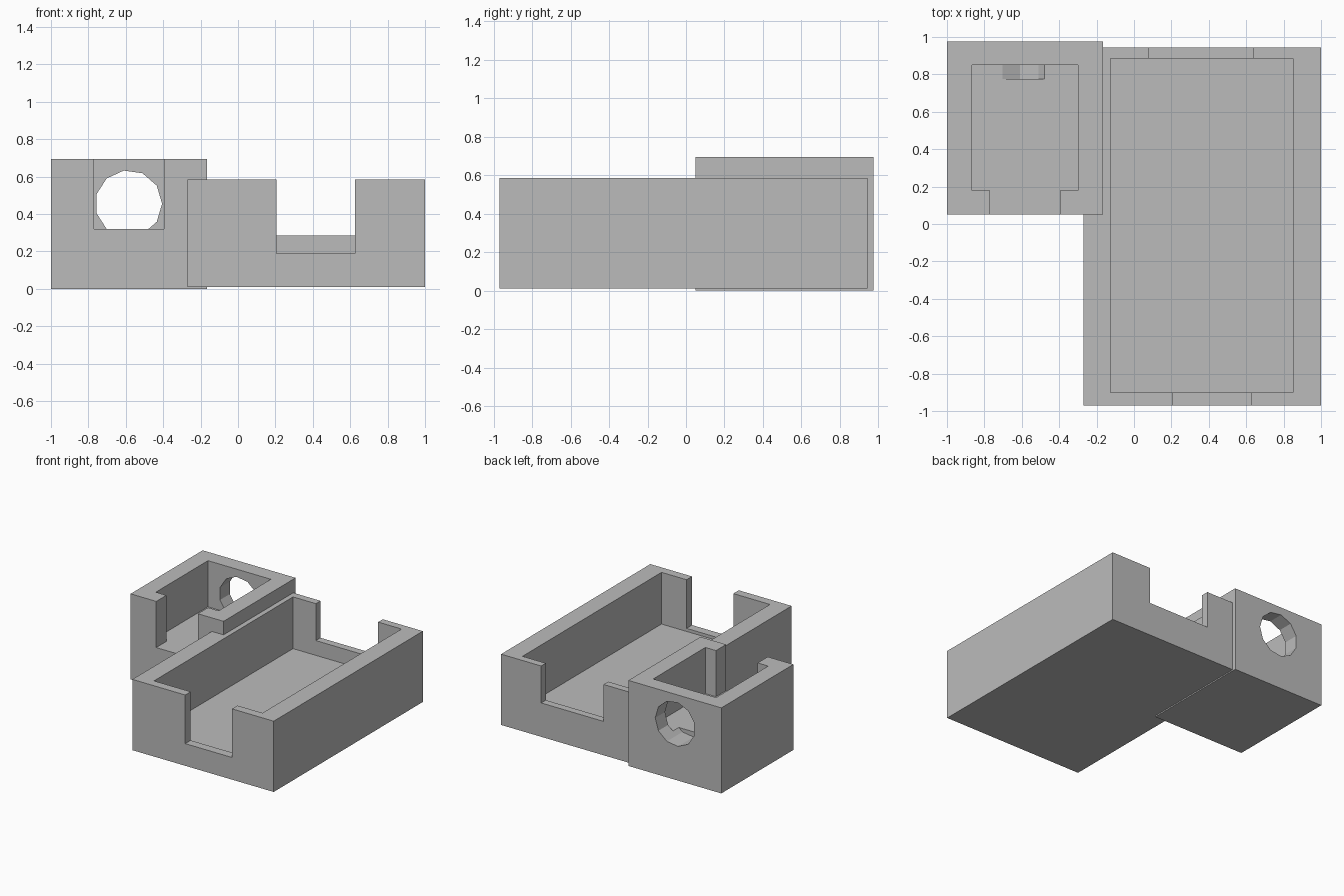
import bpy, bmesh
from math import cos, sin, tau
from mathutils import Vector

cube = bpy.data.objects.get("Cube")
if cube:
    bpy.data.objects.remove(cube)

grey = bpy.data.materials.new("matte_grey")
grey.use_nodes = True
grey.diffuse_color = (0.5, 0.5, 0.5, 1)
grey.node_tree.nodes["Principled BSDF"].inputs["Base Color"].default_value = (0.5, 0.5, 0.5, 1)


def prism(name, outline, sweep):
    """Solid made by sweeping a closed outline along a vector."""
    bm = bmesh.new()
    face = bm.faces.new([bm.verts.new(p) for p in outline])
    swept = bmesh.ops.extrude_face_region(bm, geom=[face], use_keep_orig=True)
    moved = [v for v in swept["geom"] if isinstance(v, bmesh.types.BMVert)]
    bmesh.ops.translate(bm, verts=moved, vec=sweep)
    bmesh.ops.recalc_face_normals(bm, faces=bm.faces)
    mesh = bpy.data.meshes.new(name)
    bm.to_mesh(mesh)
    bm.free()
    mesh.materials.append(grey)
    obj = bpy.data.objects.new(name, mesh)
    bpy.context.collection.objects.link(obj)
    return obj


def box(name, x, y, z):
    outline = [(x[0], y[0], z[0]), (x[1], y[0], z[0]), (x[1], y[1], z[0]), (x[0], y[1], z[0])]
    return prism(name, outline, Vector((0, 0, z[1] - z[0])))


def carve(body, cutters):
    """Subtract each cutter, then discard it."""
    bpy.context.view_layer.objects.active = body
    for cutter in cutters:
        cutter.hide_render = True
        mod = body.modifiers.new("cut", 'BOOLEAN')
        mod.operation = 'DIFFERENCE'
        mod.solver = 'EXACT'
        mod.object = cutter
        bpy.ops.object.modifier_apply(modifier=mod.name)
        bpy.data.objects.remove(cutter)


TOP = 1.0  # cutters reach above every rim

# Large tray with an open top and a notch in each end wall
large_tray = box("large_tray", (-0.27, 1), (-0.97, 0.945), (0.01, 0.585))
carve(large_tray, [
    box("cavity", (-0.125, 0.85), (-0.9, 0.885), (0.165, TOP)),
    box("front_notch", (0.205, 0.625), (-1.1, -0.8), (0.19, TOP)),
    box("back_notch", (0.08, 0.64), (0.8, 1.1), (0.285, TOP)),
])

# Small raised tray with a front notch and a faceted hole through the back wall
small_tray = box("small_tray", (-1, -0.165), (0.05, 0.975), (0, 0.695))
ring = [(-0.585 + 0.179 * cos(tau * i / 11), 0.775, 0.455 + 0.179 * sin(tau * i / 11))
        for i in range(11)]
carve(small_tray, [
    box("cavity", (-0.865, -0.3), (0.18, 0.85), (0.32, TOP)),
    box("front_notch", (-0.77, -0.395), (-0.1, 0.3), (0.32, TOP)),
    prism("back_hole", ring, Vector((0, 0.4, 0))),
])
